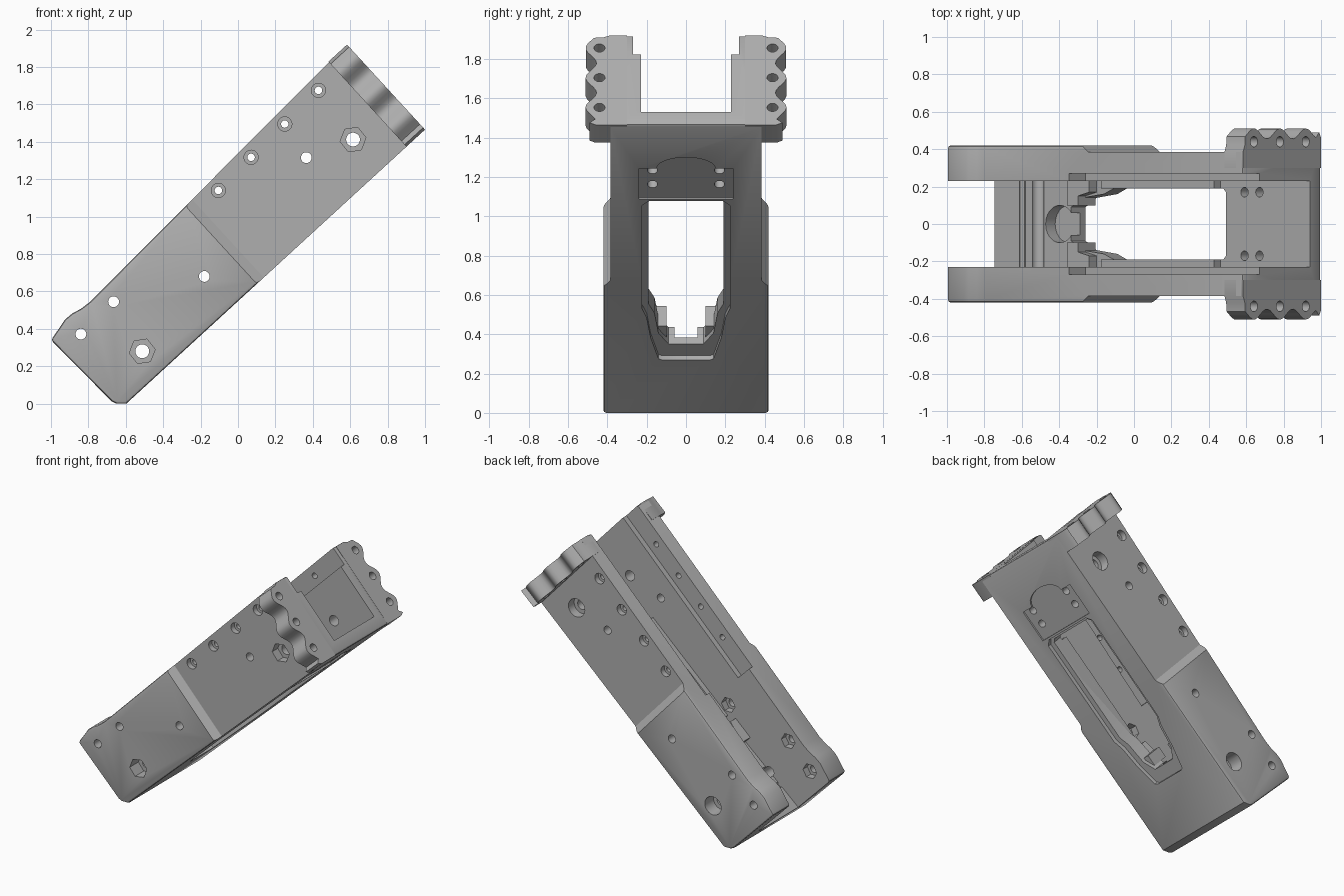
import bpy, math
from mathutils import Matrix, Vector

if "Cube" in bpy.data.objects:
    bpy.data.objects.remove(bpy.data.objects["Cube"], do_unlink=True)

grey = bpy.data.materials.new("plain grey")
grey.use_nodes = True
grey.diffuse_color = (0.43, 0.43, 0.43, 1)
grey.node_tree.nodes["Principled BSDF"].inputs["Base Color"].default_value = (0.43, 0.43, 0.43, 1)

# Frames: end corner of the tilted body, length axis U, thickness axis N
O = Vector((1.0, 0, 1.465))
U = Vector((0.737, 0, 0.676))
N = Vector((-0.676, 0, 0.737))
X, Y, Z = Vector((1, 0, 0)), Vector((0, 1, 0)), Vector((0, 0, 1))
SIDE = (Vector((0, 0, 0)), X, Z, Y)
BOTTOM = (O, U, Y, N)
END = (O, Y, N, U)


def prism(name, pts, frame, d0, d1):
    """Extrude a 2D outline along the third axis of a frame."""
    o, a, b, c = frame
    n = len(pts)
    verts = [o + a * p + b * q + c * d for d in (d0, d1) for p, q in pts]
    faces = [list(range(n)), list(range(n, 2 * n))]
    faces += [(i, (i + 1) % n, n + (i + 1) % n, n + i) for i in range(n)]
    mesh = bpy.data.meshes.new(name)
    mesh.from_pydata(verts, [], faces)
    ob = bpy.data.objects.new(name, mesh)
    bpy.context.collection.objects.link(ob)
    mesh.materials.append(grey)
    bpy.context.view_layer.objects.active = ob
    bpy.ops.object.select_all(action="DESELECT")
    ob.select_set(True)
    bpy.ops.object.mode_set(mode="EDIT")
    bpy.ops.mesh.select_all(action="SELECT")
    bpy.ops.mesh.normals_make_consistent(inside=False)
    bpy.ops.object.mode_set(mode="OBJECT")
    return ob


def cut(target, pts, frame, d0, d1):
    """Subtract an extruded outline from the target."""
    tool = prism("cutter", pts, frame, d0, d1)
    tool.hide_render = True
    mod = target.modifiers.new("cut", "BOOLEAN")
    mod.operation, mod.solver, mod.object = "DIFFERENCE", "EXACT", tool
    bpy.context.view_layer.objects.active = target
    bpy.ops.object.modifier_apply(modifier=mod.name)
    bpy.data.objects.remove(tool, do_unlink=True)


def ring(p, q, r, sides=24, turn=0.0):
    return [(p + r * math.cos(turn + math.tau * i / sides),
             q + r * math.sin(turn + math.tau * i / sides)) for i in range(sides)]


def mirrored(half):
    return half + [(p, -q) for p, q in reversed(half)]


def box(p0, p1, q0, q1):
    return [(p0, q0), (p1, q0), (p1, q1), (p0, q1)]


# Body: solid side profile with softened long edges
profile = [(-1, 0.34), (-0.675, 0.012), (-0.65, 0), (-0.597, 0), (1, 1.465), (0.58, 1.92),
           (-0.79, 0.545), (-0.84, 0.507), (-0.885, 0.483), (-0.925, 0.45), (-0.955, 0.405)]
body = prism("channel_body", profile, SIDE, -0.42, 0.42)
bev = body.modifiers.new("soft", "BEVEL")
bev.width, bev.segments, bev.limit_method, bev.angle_limit = 0.015, 2, "ANGLE", math.radians(60)
bpy.ops.object.modifier_apply(modifier="soft")

# Open channel between the walls
cut(body, [(-0.85, -0.005), (1.14, 1.702), (0.6, 2.3), (-1.3, 0.6)], SIDE, -0.23, 0.23)
# Rail groove along the inner top of the walls
cut(body, [(-0.26, 0.90), (0.80, 1.95), (0.5, 2.1), (-0.45, 1.09)], SIDE, -0.27, 0.27)
# Narrower upper section with a sloped shoulder
for s in (-1, 1):
    cut(body, [(-1.236, s * 0.431), (-1.17, s * 0.385), (0.1, s * 0.385),
               (0.1, s * 0.5), (-1.236, s * 0.5)], BOTTOM, -0.1, 0.9)

# Floor opening, with a flared lip underneath
cut(body, mirrored([(-0.59, 0.17), (-0.61, 0.19), (-1.38, 0.19), (-1.45, 0.16),
                    (-1.6, 0.14), (-1.68, 0.09)]), BOTTOM, -0.1, 0.2)
cut(body, mirrored([(-0.575, 0.19), (-0.61, 0.225), (-1.38, 0.225), (-1.45, 0.2),
                    (-1.6, 0.18), (-1.76, 0.14), (-1.77, 0.12)]), BOTTOM, -0.1, 0.03)
# Rounded thumb notch behind the opening
cut(body, ring(-1.76, 0, 0.1), BOTTOM, 0.075, 0.3)
# Two narrow cross slots in the lower floor
for x in (-0.59, -0.49):
    z = 0.085 + 0.857 * (x + 0.745)
    cut(body, [(x - 0.02, z - 0.03), (x + 0.005, z - 0.01), (x + 0.02, z + 0.06),
               (x - 0.04, z + 0.03)], SIDE, -0.23, 0.23)

# Recessed plate pocket under the body, with a round top and screw holes
pocket = [(-0.56, -0.24), (-0.33, -0.24), (-0.33, -0.15)]
pocket += [(-0.33 + 0.085 * math.sin(math.pi * i / 12), -0.15 * math.cos(math.pi * i / 12))
           for i in range(1, 12)]
pocket += [(-0.33, 0.15), (-0.33, 0.24), (-0.56, 0.24)]
cut(body, pocket, BOTTOM, -0.1, 0.012)
for u in (-0.46, -0.355):
    for y in (-0.17, 0.17):
        cut(body, ring(u, y, 0.026), BOTTOM, -0.1, 0.2)

# Cross holes through both walls
plain = [(-0.84, 0.372), (-0.665, 0.545), (-0.18, 0.68)]
for x, z in plain:
    cut(body, ring(x, z, 0.029), SIDE, -0.6, 0.6)
    cut(body, ring(x, z, 0.055, 6), SIDE, -0.28, 0)
cut(body, ring(0.365, 1.315, 0.029), SIDE, -0.6, 0.6)
for x, z in [(-0.105, 1.14), (0.07, 1.317), (0.25, 1.495), (0.43, 1.675)]:
    cut(body, ring(x, z, 0.02), SIDE, -0.6, 0.6)
    for s in (-1, 1):
        cut(body, ring(x, z, 0.038), SIDE, s * 0.345, s * 0.6)
# Large bolt holes: hex pocket on one side, round pocket on the other
for x, z in [(-0.512, 0.28), (0.615, 1.412)]:
    cut(body, ring(x, z, 0.037), SIDE, -0.6, 0.6)
    cut(body, ring(x, z, 0.07, 6, 0.15), SIDE, -0.6, -0.32)
    cut(body, ring(x, z, 0.066), SIDE, 0.32, 0.6)

# Scalloped end flanges with three screw holes each
parts = [body]
edge = [(0.3, 0), (0.46, 0), (0.49, 0.015)]
for i in range(29):
    t = 0.04 + 0.02 * i
    edge.append((0.483 + 0.028 * math.cos(math.tau * (t - 0.12) / 0.205), t))
edge += [(0.42, 0.603), (0.385, 0.617), (0.3, 0.617)]
for s, side in ((-1, "right"), (1, "left")):
    flange = prism(side + "_flange", [(s * y, t) for y, t in edge], END, -0.135, 0)
    for t in (0.12, 0.325, 0.53):
        cut(flange, ring(s * 0.44, t, 0.028), END, -0.5, 0.1)
    # Low ledges beside the opening and stop blocks at its lower end
    ledge = prism(side + "_ledge", box(-1.45, -0.63, s * 0.19, s * 0.235), BOTTOM, 0.05, 0.16)
    stop = prism(side + "_stop_block", [(-1.66, s * 0.1), (-1.58, s * 0.1), (-1.58, s * 0.15),
                 (-1.5, s * 0.17), (-1.5, s * 0.24), (-1.66, s * 0.24)], BOTTOM, 0.06, 0.2)
    parts += [flange, ledge, stop]

for ob in parts:
    bpy.ops.object.select_all(action="DESELECT")
    ob.select_set(True)
    bpy.context.view_layer.objects.active = ob
    bpy.ops.object.shade_smooth_by_angle(angle=math.radians(30))
